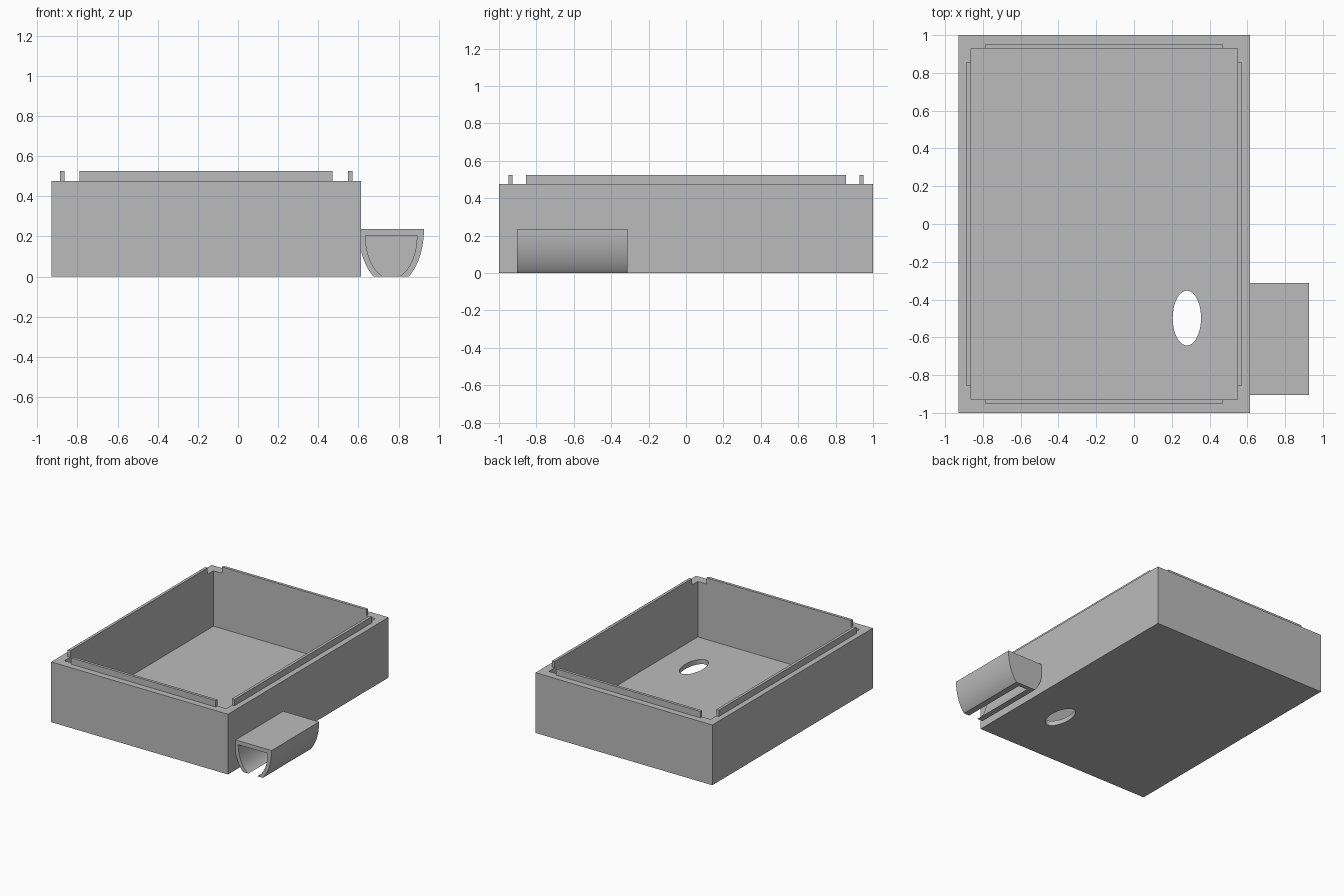
import bpy
import bmesh
import math

cube = bpy.data.objects.get("Cube")
if cube:
    bpy.data.objects.remove(cube, do_unlink=True)

grey = bpy.data.materials.new("plain grey")
grey.use_nodes = True
colour = (0.5, 0.5, 0.5, 1)
grey.diffuse_color = colour
grey.node_tree.nodes["Principled BSDF"].inputs["Base Color"].default_value = colour


def prism(name, outline, direction):
    """Extrude a closed outline of 3D points along a direction."""
    bm = bmesh.new()
    face = bm.faces.new([bm.verts.new(p) for p in outline])
    ext = bmesh.ops.extrude_face_region(bm, geom=[face], use_keep_orig=True)
    moved = [v for v in ext["geom"] if isinstance(v, bmesh.types.BMVert)]
    bmesh.ops.translate(bm, verts=moved, vec=direction)
    bmesh.ops.recalc_face_normals(bm, faces=bm.faces[:])
    mesh = bpy.data.meshes.new(name)
    bm.to_mesh(mesh)
    bm.free()
    mesh.materials.append(grey)
    obj = bpy.data.objects.new(name, mesh)
    bpy.context.collection.objects.link(obj)
    return obj


def box(name, x0, x1, y0, y1, z0, z1):
    outline = [(x0, y0, z0), (x1, y0, z0), (x1, y1, z0), (x0, y1, z0)]
    return prism(name, outline, (0, 0, z1 - z0))


def bowl(name, x, z, rx, rz, y0, y1, low):
    """Flat-topped half ellipse, cut off at height low, extruded along y."""
    end = math.asin(min(1, (z - low) / rz))
    steps = 24
    angles = [end * i / steps for i in range(steps + 1)]
    right = [(x + rx * math.cos(a), y0, z - rz * math.sin(a)) for a in angles]
    left = [(2 * x - px, y0, pz) for px, _, pz in reversed(right)]
    if right[-1][0] - x < 0.001:
        left = left[1:]
    return prism(name, right + left, (0, y1 - y0, 0))


def cut(target, cutter):
    mod = target.modifiers.new("cut", 'BOOLEAN')
    mod.operation = 'DIFFERENCE'
    mod.solver = 'EXACT'
    mod.object = cutter
    bpy.context.view_layer.objects.active = target
    bpy.ops.object.modifier_apply(modifier=mod.name)
    bpy.data.objects.remove(cutter, do_unlink=True)


# Open tray with an oval hole through its floor
X0, X1, TOP = -0.93, 0.613, 0.475
IX0, IX1, IY = -0.864, 0.547, 0.928
tray = box("tray", X0, X1, -1, 1, 0, TOP)
cut(tray, box("tray_cutter", IX0, IX1, -IY, IY, 0.038, TOP + 0.2))
oval = [(0.28 + 0.075 * math.cos(a), -0.498 + 0.145 * math.sin(a), -0.1)
        for a in (math.tau * i / 64 for i in range(64))]
cut(tray, prism("hole_cutter", oval, (0, 0, 0.25)))

# Raised lips along the inner rim, stopping short of the corners
LIP, LIP_TOP = 0.022, 0.525
box("right_lip", IX0 - LIP, IX0, -0.856, 0.856, TOP, LIP_TOP)
box("left_lip", IX1, IX1 + LIP, -0.856, 0.856, TOP, LIP_TOP)
box("front_lip", -0.79, 0.47, -IY - LIP, -IY, TOP, LIP_TOP)
box("back_lip", -0.79, 0.47, IY, IY + LIP, TOP, LIP_TOP)

# Side holder: rounded sleeve, open at the front and along the bottom
holder = bowl("side_holder", 0.763, 0.236, 0.163, 0.279, -0.904, -0.312, 0)
cut(holder, bowl("holder_cutter", 0.763, 0.204, 0.128, 0.214,
                 -1.0, -0.345, -0.1))

# Smooth the curved walls, keep corners crisp
for obj in (tray, holder):
    bpy.ops.object.select_all(action='DESELECT')
    obj.select_set(True)
    bpy.context.view_layer.objects.active = obj
    bpy.ops.object.shade_smooth_by_angle(angle=math.radians(30))
